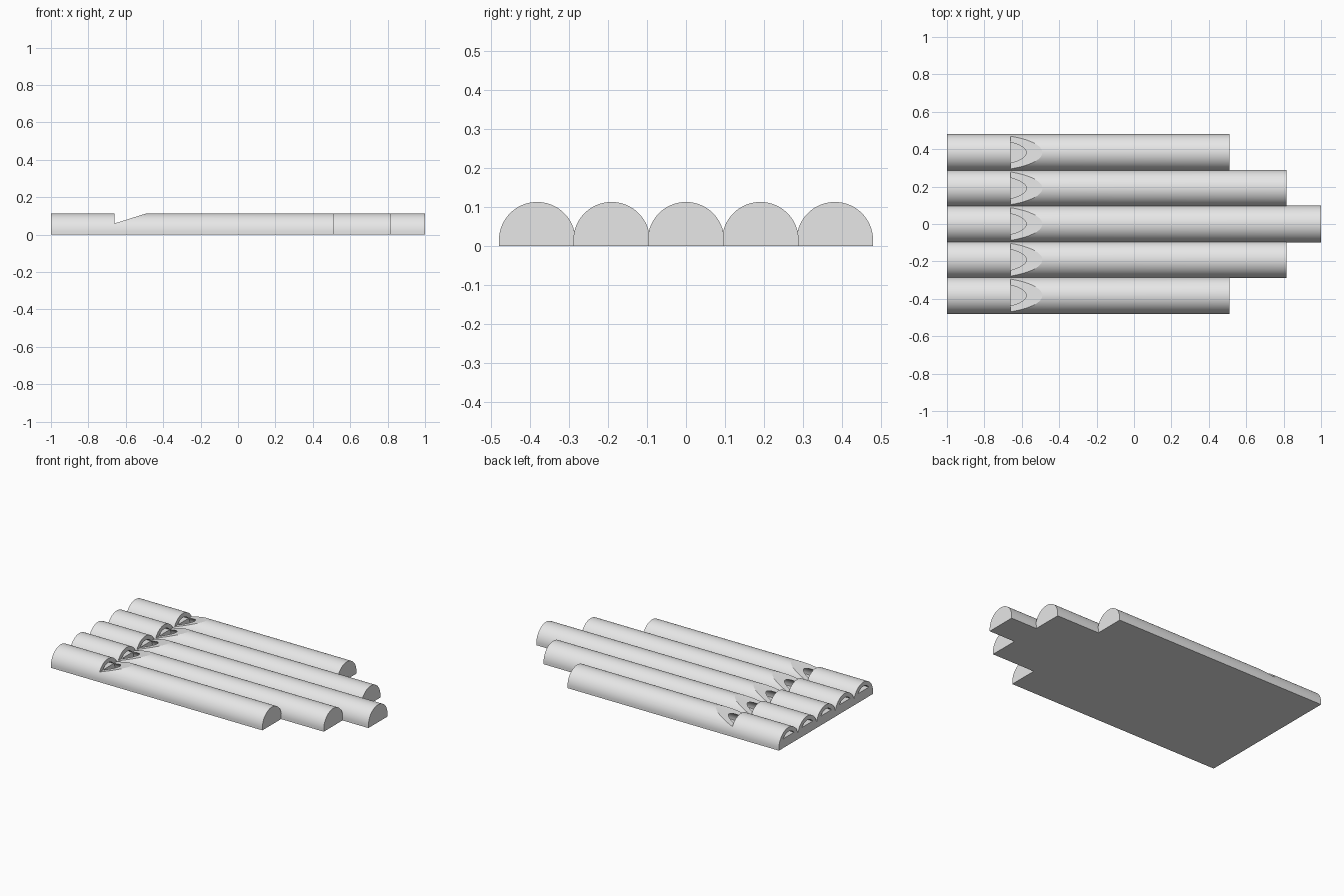
import bpy, bmesh, math

if "Cube" in bpy.data.objects:
    bpy.data.objects.remove(bpy.data.objects["Cube"])

R, ZC = 0.098, 0.0155        # outer radius and height of the tube axis
BORE_R = 0.071               # inner radius
SPACING = 0.191
X0, NOTCH_X, NOTCH_Z = -1.0, -0.66, 0.06
END_X = [0.51, 0.815, 1.0, 0.815, 0.51]

mat = bpy.data.materials.new("light_grey")
mat.diffuse_color = (0.8, 0.8, 0.8, 1)
mat.use_nodes = True
mat.node_tree.nodes["Principled BSDF"].inputs["Base Color"].default_value = mat.diffuse_color


def prism(name, pts, offset):
    """Solid from a closed 3D outline, extruded along offset."""
    bm = bmesh.new()
    face = bm.faces.new([bm.verts.new(p) for p in pts])
    ext = bmesh.ops.extrude_face_region(bm, geom=[face])
    moved = [v for v in ext["geom"] if isinstance(v, bmesh.types.BMVert)]
    bmesh.ops.translate(bm, verts=moved, vec=offset)
    bmesh.ops.recalc_face_normals(bm, faces=bm.faces)
    mesh = bpy.data.meshes.new(name)
    bm.to_mesh(mesh)
    bm.free()
    obj = bpy.data.objects.new(name, mesh)
    bpy.context.collection.objects.link(obj)
    mesh.materials.append(mat)
    return obj


def arc(x, y, r, a0, n=48):
    """Arch outline across the tube, symmetric about the top."""
    angles = [a0 + (math.pi - 2 * a0) * i / n for i in range(n + 1)]
    return [(x, y + r * math.cos(a), ZC + r * math.sin(a)) for a in angles]


def cut(obj, cutter):
    cutter.hide_render = True
    mod = obj.modifiers.new("cut", 'BOOLEAN')
    mod.operation, mod.solver, mod.object = 'DIFFERENCE', 'EXACT', cutter
    bpy.ops.object.select_all(action='DESELECT')
    bpy.context.view_layer.objects.active = obj
    obj.select_set(True)
    bpy.ops.object.modifier_apply(modifier=mod.name)
    bpy.data.objects.remove(cutter)


for i, end in enumerate(END_X):
    y = (i - 2) * SPACING
    # half-round pipe with a flat underside
    outline = arc(X0, y, R, 0) + [(X0, y - R, 0), (X0, y + R, 0)]
    pipe = prism(f"pipe_{i + 1}", outline, (end - X0, 0, 0))

    # thin air slot from the mouth end to the notch
    r = BORE_R - 0.0005
    slot = arc(X0 - 0.05, y, r, math.asin((NOTCH_Z - ZC) / r))
    cut(pipe, prism("air_slot", slot, (NOTCH_X + 0.002 - X0 + 0.05, 0, 0)))

    # hollow chamber, closed at the far end
    cut(pipe, prism("chamber", arc(NOTCH_X, y, BORE_R, 0),
                    (end - 0.03 - NOTCH_X, 0, 0)))

    # sloping sound notch
    top = 0.14
    ramp_x = NOTCH_X + (top - NOTCH_Z) * 0.17 / 0.0535
    wedge = [(NOTCH_X, y - 0.12, NOTCH_Z), (ramp_x, y - 0.12, top),
             (NOTCH_X, y - 0.12, top)]
    cut(pipe, prism("notch", wedge, (0, 0.24, 0)))

    bpy.ops.object.shade_smooth_by_angle(angle=math.radians(15))
